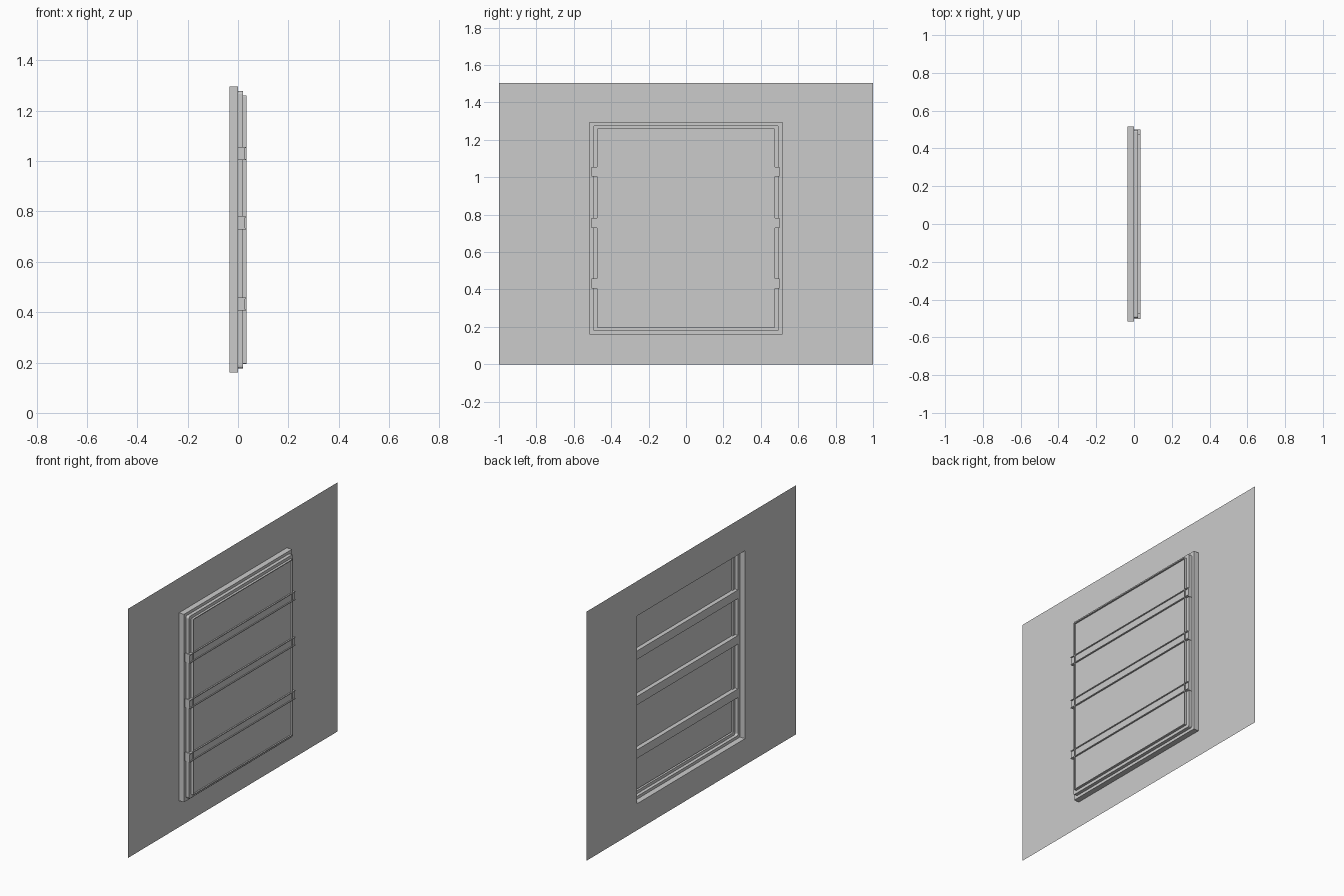
import bpy, bmesh, math

cube = bpy.data.objects.get("Cube")
if cube:
    bpy.data.objects.remove(cube, do_unlink=True)

# Single plain colour
grey = bpy.data.materials.new("plain_grey")
grey.use_nodes = True
tone = (0.6, 0.6, 0.6, 1.0)
grey.diffuse_color = tone
grey.node_tree.nodes["Principled BSDF"].inputs["Base Color"].default_value = tone

# Depths along x, from the wall plane to the front of the window
WALL, SHELF, STEP, PANE, FRONT = -0.034, 0.0, 0.02, 0.026, 0.034
MID = 0.7275           # height of the window centre
HALF_Y, HALF_Z = 0.515, 0.5675


def make_object(name, bm):
    bmesh.ops.recalc_face_normals(bm, faces=bm.faces)
    mesh = bpy.data.meshes.new(name)
    bm.to_mesh(mesh)
    bm.free()
    mesh.materials.append(grey)
    obj = bpy.data.objects.new(name, mesh)
    bpy.context.collection.objects.link(obj)
    return obj


def rect_loop(bm, x, hy, hz, zc=MID, radius=0.0, steps=4):
    """Rectangle in the y-z plane, with optional rounded corners."""
    verts = []
    count = steps if radius else 1
    for i, (sy, sz) in enumerate([(1, 1), (-1, 1), (-1, -1), (1, -1)]):
        cy, cz = sy * (hy - radius), zc + sz * (hz - radius)
        for k in range(count):
            a = math.pi / 2 * (i + k / max(count - 1, 1))
            verts.append(bm.verts.new((x, cy + radius * math.cos(a), cz + radius * math.sin(a))))
    return verts


def skin(bm, loops):
    """Join matching loops with quads."""
    for a, b in zip(loops, loops[1:]):
        n = len(a)
        for i in range(n):
            j = (i + 1) % n
            bm.faces.new((a[i], a[j], b[j], b[i]))


# Wall sheet with a reveal around the opening
bm = bmesh.new()
skin(bm, [rect_loop(bm, WALL, 1.0, 0.7525, 0.7525),
          rect_loop(bm, WALL, HALF_Y, HALF_Z),
          rect_loop(bm, SHELF, HALF_Y, HALF_Z)])
make_object("wall_with_opening", bm)

# Stepped window frame with slightly rounded corners
bm = bmesh.new()
skin(bm, [rect_loop(bm, x, HALF_Y - dy, HALF_Z - dz, radius=r) for x, dy, dz, r in [
    (SHELF, 0, 0, 0.001),
    (SHELF, 0.017, 0.017, 0.012),
    (STEP, 0.017, 0.017, 0.012),
    (STEP, 0.04, 0.035, 0.004),
    (FRONT, 0.04, 0.035, 0.004),
    (FRONT, 0.045, 0.04, 0.003),
    (PANE, 0.045, 0.04, 0.003)]])
make_object("window_frame", bm)

# Pane filling the frame
bm = bmesh.new()
bm.faces.new(rect_loop(bm, PANE, HALF_Y - 0.045, HALF_Z - 0.04))
make_object("window_pane", bm)

# Channel shaped cross bars
H, LIP = 0.026, 0.005
half = [(SHELF, H), (FRONT, H), (FRONT, H - LIP), (PANE + 0.002, H - LIP)]
profile = half + [(x, -z) for x, z in reversed(half)]
for name, zc in [("lower_bar", 0.432), ("middle_bar", 0.755), ("upper_bar", 1.03)]:
    bm = bmesh.new()
    ends = [[bm.verts.new((x, y, zc + z)) for x, z in profile] for y in (-0.504, 0.5)]
    skin(bm, ends)
    for end in ends:
        bm.faces.new(end)
    make_object(name, bm)
